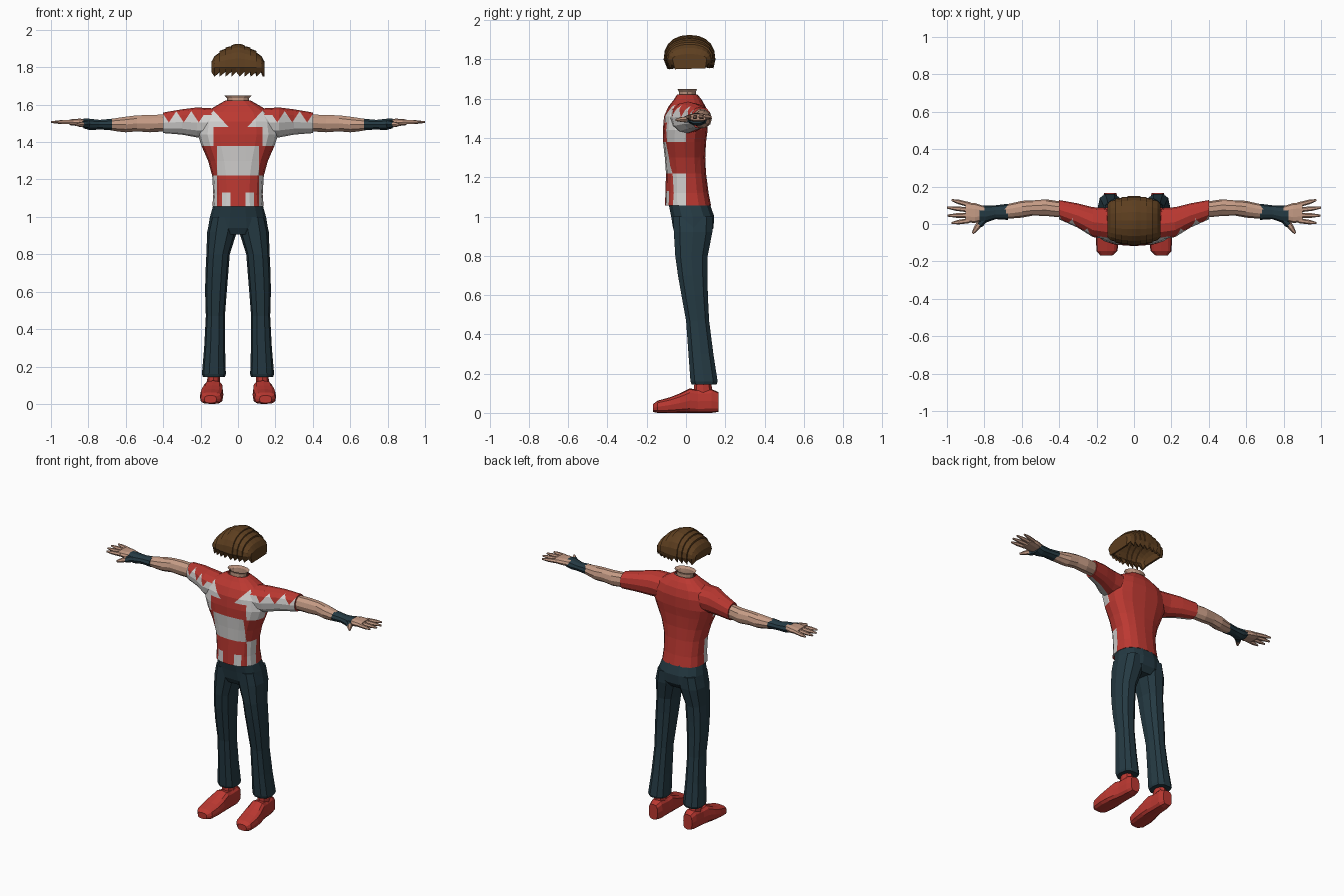
import bpy, bmesh, math
from mathutils import Vector


def material(name, rgb):
    m = bpy.data.materials.new(name)
    m.diffuse_color = (*rgb, 1)
    return m


RED = material("red", (0.50, 0.040, 0.031))
WHITE = material("off_white", (0.66, 0.65, 0.64))
NAVY = material("dark_teal", (0.018, 0.042, 0.056))
SKIN = material("skin", (0.56, 0.33, 0.235))
BROWN = material("brown", (0.110, 0.049, 0.014))


def power(v, p):
    return math.copysign(abs(v) ** p, v)


def finish(bm, name, mats, mirror=False):
    bmesh.ops.recalc_face_normals(bm, faces=bm.faces[:])
    me = bpy.data.meshes.new(name)
    bm.to_mesh(me)
    bm.free()
    for m in mats:
        me.materials.append(m)
    ob = bpy.data.objects.new(name, me)
    bpy.context.collection.objects.link(ob)
    if mirror:
        mod = ob.modifiers.new("mirror", "MIRROR")
        mod.use_clip = False
        mod.use_mirror_merge = False
    return ob


def loft(rings, axis, n=10, square=2.0, caps=(True, True)):
    """Rings are (t, u_min, u_max, v_min, v_max) stations along an axis."""
    bm = bmesh.new()
    loops = []
    for t, u0, u1, v0, v1 in rings:
        loop = []
        for i in range(n):
            a = 2 * math.pi * i / n
            u = (u0 + u1) / 2 + (u1 - u0) / 2 * power(math.cos(a), 2 / square)
            v = (v0 + v1) / 2 + (v1 - v0) / 2 * power(math.sin(a), 2 / square)
            co = {"x": (t, u, v), "y": (u, t, v), "z": (u, v, t)}[axis]
            loop.append(bm.verts.new(co))
        loops.append(loop)
    for a, b in zip(loops, loops[1:]):
        for i in range(n):
            j = (i + 1) % n
            bm.faces.new((a[i], a[j], b[j], b[i]))
    if caps[0]:
        bm.faces.new(loops[0])
    if caps[1]:
        bm.faces.new(loops[-1])
    return bm


def cut(bm, point, normal):
    bmesh.ops.bisect_plane(bm, geom=bm.verts[:] + bm.edges[:] + bm.faces[:],
                           plane_co=point, plane_no=normal, dist=1e-5)


# Shirt body with a checked front
bm = loft([(1.055, -.137, .137, -.107, .128), (1.12, -.132, .132, -.105, .115),
           (1.22, -.138, .138, -.102, .102), (1.30, -.160, .160, -.108, .098),
           (1.38, -.195, .195, -.117, .102), (1.44, -.215, .215, -.118, .110),
           (1.51, -.205, .205, -.112, .112), (1.56, -.175, .175, -.090, .100),
           (1.595, -.115, .115, -.062, .080), (1.622, -.068, .068, -.045, .058)],
          "z", n=16, square=2.5, caps=(True, False))
for z in (1.13, 1.22, 1.38, 1.48):
    cut(bm, (0, 0, z), (0, 0, 1))
for s in (-1, 1):
    for x in (.04, .085, .112, .13):
        cut(bm, (s * x, 0, 0), (1, 0, 0))
    cut(bm, (s * .05, 0, 1.48), (-1.1 * s, 0, 1))
    cut(bm, (s * .13, 0, 1.57), (1.1 * s, 0, 1))
cut(bm, (0, 0, 0), (0, 1, 0))
for f in bm.faces:
    c = f.calc_center_median()
    a, z = abs(c.x), c.z
    if z < 1.13:
        white = .04 < a < .085 or a > .112
    elif z < 1.22:
        white = a > .112
    elif z < 1.38:
        white = a < .112
    elif z < 1.48:
        white = a > .13
    else:
        white = a > .05 and z < 1.57 - 1.1 * abs(a - .13)
    f.material_index = int(white and c.y < 0)
finish(bm, "shirt_body", [RED, WHITE])

# Sleeves with a jagged white front
bm = loft([(.13, -.085, .085, 1.425, 1.580), (.22, -.070, .090, 1.425, 1.585),
           (.30, -.020, .110, 1.440, 1.575), (.40, .025, .128, 1.448, 1.558)],
          "x", n=12, square=2.2)
for x in (.21, .29, .37):
    cut(bm, (x, 0, 1.505), (-1.5, 0, 1))
    cut(bm, (x, 0, 1.505), (1.5, 0, 1))
bm.normal_update()
bmesh.ops.recalc_face_normals(bm, faces=bm.faces[:])
for f in bm.faces:
    c = f.calc_center_median()
    tooth = abs((c.x - .21 + .04) % .08 - .04)
    f.material_index = int(f.normal.y < -.2 and c.z < 1.505 + 1.5 * tooth)
finish(bm, "sleeve", [RED, WHITE], True)

# Forearms and wristbands
finish(loft([(.39, .035, .120, 1.455, 1.550), (.47, .043, .132, 1.450, 1.547),
             (.54, .045, .126, 1.455, 1.545), (.60, .034, .124, 1.450, 1.538),
             (.65, .030, .112, 1.456, 1.530), (.70, .030, .102, 1.465, 1.523)],
            "x", n=10), "forearm", [SKIN], True)
finish(loft([(.675, .022, .108, 1.462, 1.526), (.74, .026, .100, 1.466, 1.520),
             (.79, .008, .100, 1.462, 1.526), (.825, .008, .100, 1.472, 1.528)],
            "x", n=10), "wristband", [NAVY], True)

# Palm, fingers and thumb
finish(loft([(.80, .020, .095, 1.480, 1.524), (.85, .006, .112, 1.484, 1.526),
             (.90, .008, .116, 1.490, 1.522)], "x", n=10, square=2.6),
       "palm", [SKIN], True)


def digit(name, start, end, r, mat=SKIN):
    a, b = Vector(start), Vector(end)
    d = b - a
    bm = loft([(0, -r, r, -r, r), (d.length * .6, -r * .9, r * .9, -r * .85, r * .85),
               (d.length, -r * .4, r * .4, -r * .4, r * .4)], "z", n=6)
    bm.transform(d.to_track_quat("Z", "Y").to_matrix().to_4x4())
    bmesh.ops.translate(bm, verts=bm.verts[:], vec=a)
    finish(bm, name, [mat], True)


for name, y0, x1, y1 in (("index_finger", .018, .975, .005), ("middle_finger", .046, .997, .045),
                         ("ring_finger", .075, 1.0, .088), ("little_finger", .103, .975, .128)):
    digit(name, (.88, y0, 1.507), (x1, y1, 1.507), .0135)
digit("thumb", (.81, .025, 1.497), (.862, -.050, 1.492), .017)
digit("thumb_cuff", (.795, .035, 1.497), (.842, -.022, 1.493), .022, NAVY)

# Neck, flared and open at the top
finish(loft([(1.58, -.056, .056, -.038, .052), (1.615, -.056, .056, -.036, .050),
             (1.635, -.060, .060, -.036, .050), (1.65, -.074, .074, -.044, .056)],
            "z", n=12, caps=(True, False)), "neck", [SKIN])

# Trousers: hips and two flared legs
finish(loft([(1.07, -.130, .130, -.092, .122), (1.00, -.150, .150, -.078, .146),
             (.94, -.160, .160, -.068, .142), (.905, -.110, .110, -.050, .115)],
            "z", n=14, square=2.4), "hips", [NAVY])
finish(loft([(1.00, .010, .146, -.070, .140), (.92, .006, .165, -.066, .138),
             (.80, .044, .169, -.058, .114), (.70, .052, .174, -.044, .112),
             (.60, .060, .176, -.026, .114), (.47, .070, .172, -.002, .120),
             (.30, .069, .181, .010, .142), (.16, .065, .193, .020, .164),
             (.145, .070, .188, .026, .158)],
            "z", n=10, square=2.5), "trouser_leg", [NAVY], True)

# Shoes and ankles
finish(loft([(-.168, .115, .180, 0.005, .045), (-.145, .089, .200, 0, .062),
             (-.08, .080, .204, 0, .080), (-.03, .078, .198, 0, .100),
             (.02, .080, .185, 0, .125), (.06, .083, .176, 0, .118),
             (.13, .083, .170, 0, .122), (.165, .095, .160, .005, .105)],
            "y", n=12, square=3.2), "shoe", [RED], True)
finish(loft([(.08, .092, .168, .035, .140), (.17, .100, .162, .045, .125)],
            "z", n=8), "ankle", [RED], True)

# Hair: stepped locks running front to back, with a ragged hem
half = [(.010, 1, 1), (.034, .95, .99), (.036, .90, .96), (.066, .85, .96), (.068, .79, .92),
        (.098, .70, .90), (.100, .62, .85), (.126, .47, .80), (.143, .22, .66)]
layers = [(-x, h, d) for x, h, d in reversed(half)] + half
bm = bmesh.new()
loops = []
for k, (x, h, d) in enumerate(layers):
    hem = 1.75 if k % 2 else 1.775
    pts = [(.018 - .112 * d, hem)]
    for i in range(11):
        a = math.pi * i / 10
        pts.append((.018 - .132 * d * power(math.cos(a), .9),
                    1.80 + .125 * h * max(math.sin(a), 0) ** .85))
    pts.append((.018 + .122 * d, hem + .005))
    loops.append([bm.verts.new((x, y, z)) for y, z in pts])
for a, b in zip(loops, loops[1:]):
    for i in range(len(a) - 1):
        bm.faces.new((a[i], a[i + 1], b[i + 1], b[i]))
bm.faces.new(loops[0])
bm.faces.new(loops[-1])
hair = finish(bm, "hair", [BROWN])
shell = hair.modifiers.new("thickness", "SOLIDIFY")
shell.thickness = .012
shell.offset = -1
